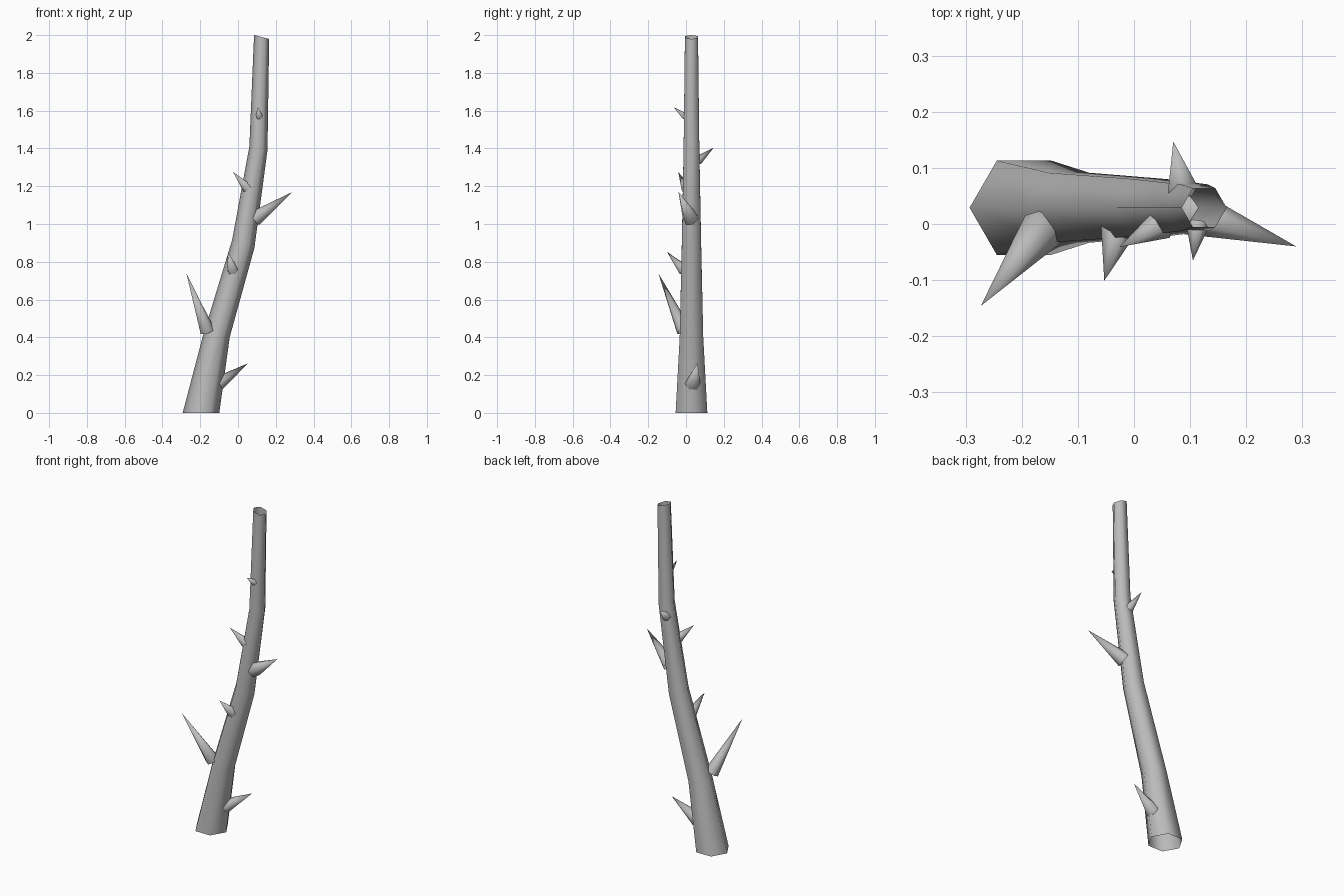
import bpy, bmesh, math
from mathutils import Vector

if "Cube" in bpy.data.objects:
    bpy.data.objects.remove(bpy.data.objects["Cube"])

bark = bpy.data.materials.new("grey bark")
bark.diffuse_color = (0.5, 0.5, 0.5, 1)
bark.use_nodes = True
bark.node_tree.nodes["Principled BSDF"].inputs["Base Color"].default_value = bark.diffuse_color


def finish(name, bm, angle):
    bmesh.ops.recalc_face_normals(bm, faces=bm.faces)
    me = bpy.data.meshes.new(name)
    bm.to_mesh(me)
    bm.free()
    me.materials.append(bark)
    ob = bpy.data.objects.new(name, me)
    bpy.context.collection.objects.link(ob)
    bpy.ops.object.select_all(action='DESELECT')
    ob.select_set(True)
    bpy.context.view_layer.objects.active = ob
    bpy.ops.object.shade_smooth_by_angle(angle=math.radians(angle))
    return ob


# Trunk: open six-sided tube; rings are (centre x, z, radius, tilt)
rings = [(-0.196, 0.0, 0.097, 0.0), (-0.116, 0.40, 0.072, 0.0),
         (0.028, 0.895, 0.059, -0.36), (0.108, 1.40, 0.048, -0.2),
         (0.125, 1.99, 0.040, -0.26)]
bm = bmesh.new()
loops = []
for cx, z, r, tilt in rings:
    loop = []
    for i in range(6):
        a = i * math.pi / 3
        dx = r * math.cos(a)
        loop.append(bm.verts.new((cx + dx, 0.029 + r * math.sin(a), z + dx * tilt)))
    loops.append(loop)
for lo, hi in zip(loops, loops[1:]):
    for i in range(6):
        j = (i + 1) % 6
        bm.faces.new((lo[i], lo[j], hi[j], hi[i]))
finish("trunk", bm, 75)

# Thorns: six-sided open cones, (base centre, tip, base radius)
thorns = [((-0.105, 0.035, 0.155), (0.052, 0.060, 0.262), 0.042),
          ((-0.163, -0.010, 0.435), (-0.273, -0.146, 0.738), 0.040),
          ((-0.028, -0.010, 0.755), (-0.053, -0.101, 0.853), 0.032),
          ((0.090, 0.025, 1.030), (0.289, -0.040, 1.170), 0.044),
          ((0.050, 0.000, 1.190), (-0.026, -0.041, 1.275), 0.028),
          ((0.087, 0.062, 1.335), (0.070, 0.147, 1.405), 0.027),
          ((0.113, -0.004, 1.570), (0.105, -0.065, 1.618), 0.020)]
for n, (base, tip, r) in enumerate(thorns, 1):
    base, tip = Vector(base), Vector(tip)
    rot = (tip - base).to_track_quat('Z', 'Y')
    bm = bmesh.new()
    foot = [bm.verts.new(base + rot @ Vector((r * math.cos(i * math.pi / 3),
                                              r * math.sin(i * math.pi / 3), 0)))
            for i in range(6)]
    point = bm.verts.new(tip)
    for i in range(6):
        bm.faces.new((foot[i], foot[(i + 1) % 6], point))
    finish(f"thorn_{n}", bm, 75)
